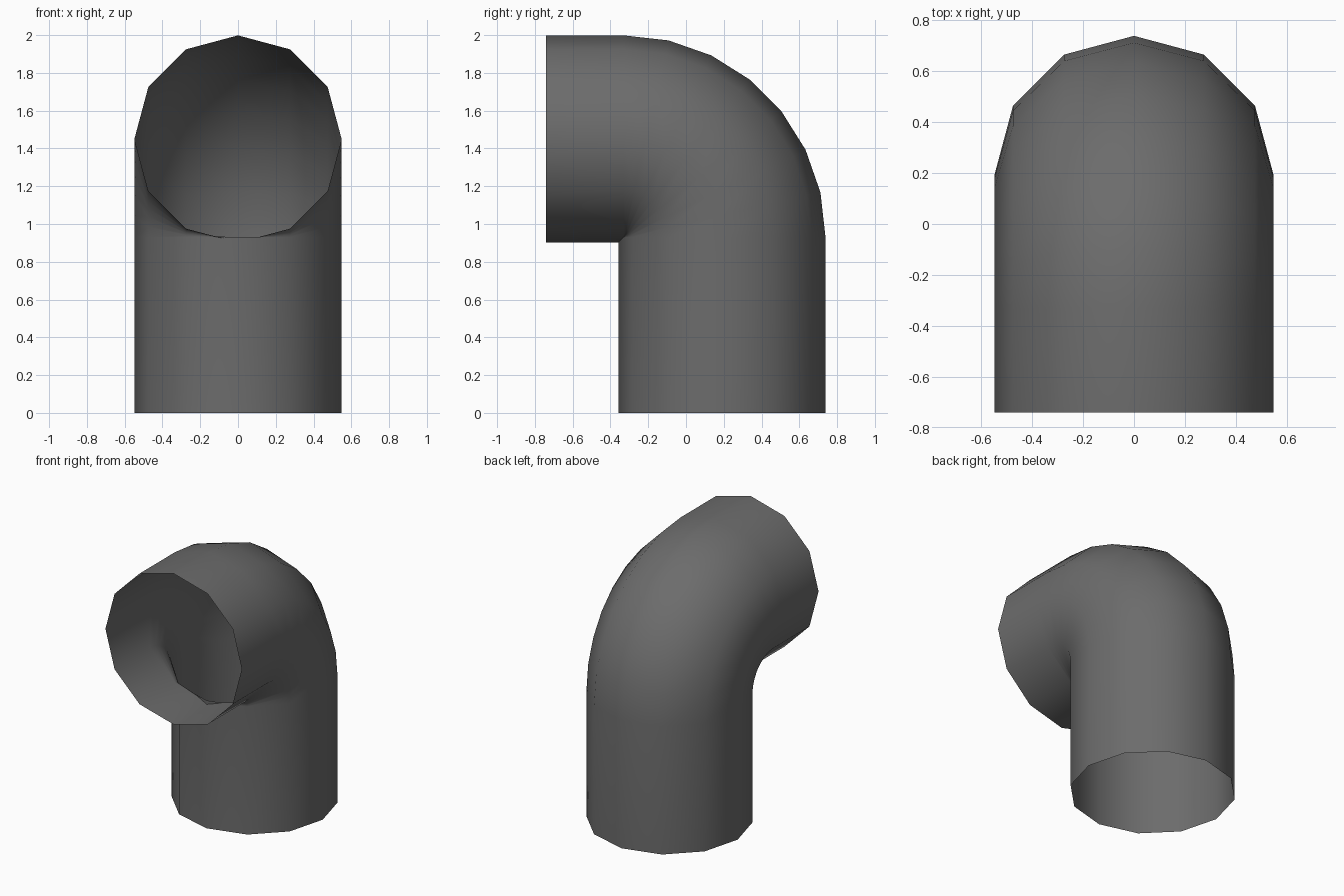
import bpy
import bmesh
import math
from mathutils import Vector

cube = bpy.data.objects.get("Cube")
if cube:
    bpy.data.objects.remove(cube, do_unlink=True)

SIDES = 12
BEND_STEPS = 7
PIPE_RADIUS = 0.5485
PIPE_Y = 0.19                      # axis of the upright leg
BEND_Y, BEND_Z = -0.33, 0.93       # centre of the elbow bend
MOUTH_Y = -0.74                    # open front end

grey = bpy.data.materials.new("dark grey")
grey.use_nodes = True
colour = (0.15, 0.15, 0.15, 1)
grey.diffuse_color = colour
grey.node_tree.nodes["Principled BSDF"].inputs["Base Color"].default_value = colour

bm = bmesh.new()


def extrude(edges, offset):
    """Pull a ring of edges along and return the new ring."""
    geom = bmesh.ops.extrude_edge_only(bm, edges=edges)["geom"]
    verts = [g for g in geom if isinstance(g, bmesh.types.BMVert)]
    bmesh.ops.translate(bm, verts=verts, vec=offset)
    return [g for g in geom if isinstance(g, bmesh.types.BMEdge)]


# Open bottom ring, with one corner pointing straight back
ring = bmesh.ops.create_circle(bm, segments=SIDES, radius=PIPE_RADIUS)["verts"]
bmesh.ops.translate(bm, verts=ring, vec=Vector((0, PIPE_Y, 0)))

# Upright leg, quarter bend, then the short leg to the front
edges = extrude(list(bm.edges), Vector((0, 0, BEND_Z)))
bend = bmesh.ops.spin(bm, geom=edges, cent=(0, BEND_Y, BEND_Z), axis=(1, 0, 0),
                      angle=math.radians(90), steps=BEND_STEPS)
edges = [g for g in bend["geom_last"] if isinstance(g, bmesh.types.BMEdge)]
extrude(edges, Vector((0, MOUTH_Y - BEND_Y, 0)))

# Consistent outward faces, judged on the back of the upright leg
bmesh.ops.recalc_face_normals(bm, faces=bm.faces)
back = max(bm.faces, key=lambda f: f.calc_center_median().y)
if back.normal.y < 0:
    bmesh.ops.reverse_faces(bm, faces=bm.faces)
for face in bm.faces:
    face.smooth = True

mesh = bpy.data.meshes.new("pipe_elbow")
bm.to_mesh(mesh)
bm.free()
mesh.materials.append(grey)
pipe = bpy.data.objects.new("pipe_elbow", mesh)
bpy.context.collection.objects.link(pipe)
